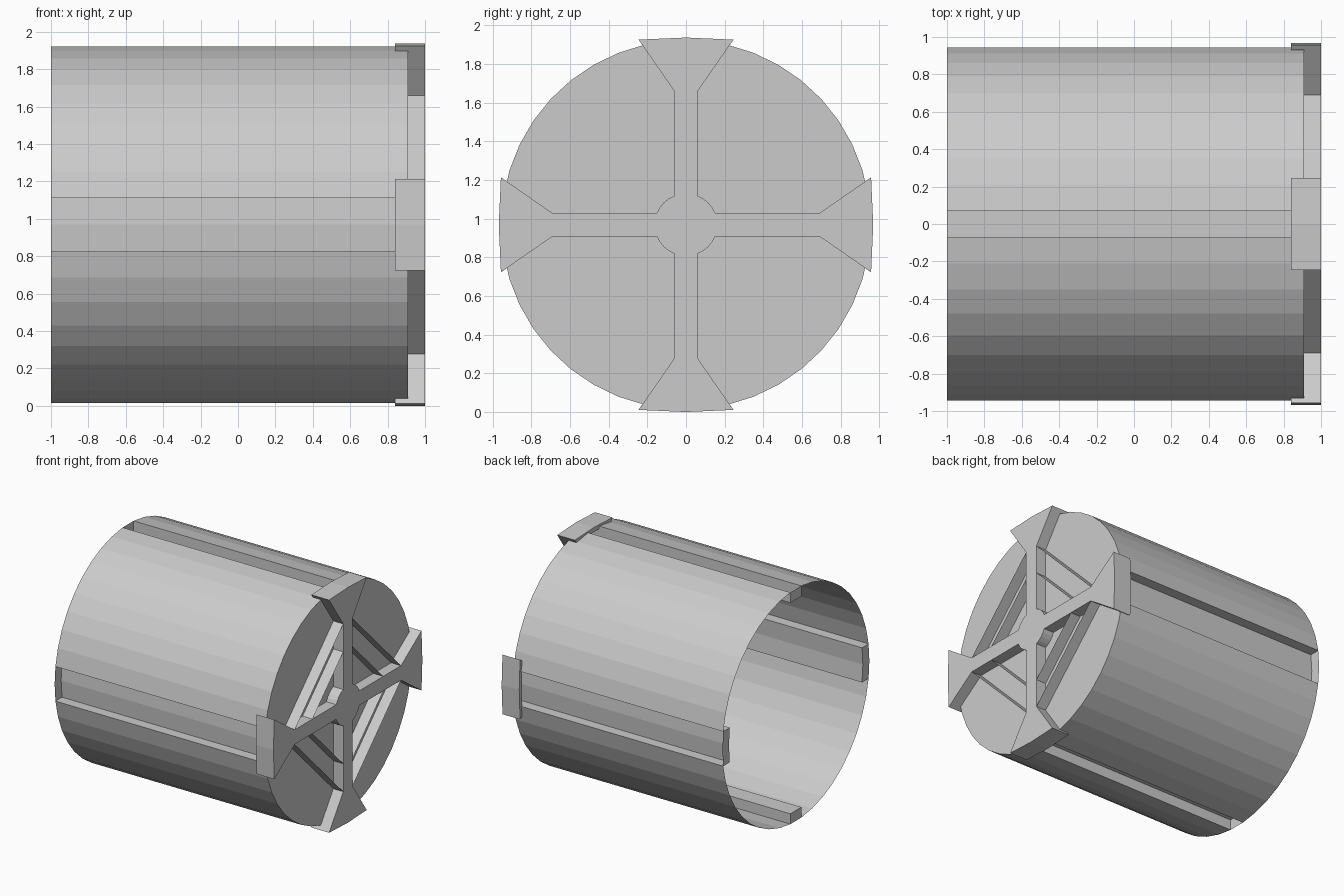
import bpy, bmesh, math

if "Cube" in bpy.data.objects:
    bpy.data.objects.remove(bpy.data.objects["Cube"])

R, TIP, N = 0.955, 0.968, 42      # shell radius, flange tip radius, shell sides
CZ = TIP                          # axis height
X0, XD, X1 = -1.0, 0.91, 1.0      # open end, end disc, front of cross
DEPTH = 0.085                     # groove depth


def turn(p, k):
    """Rotate a (y, z) point by k quarter turns."""
    for _ in range(k % 4):
        p = (-p[1], p[0])
    return p


def finish(name, bm, fix=True):
    if fix:
        bmesh.ops.recalc_face_normals(bm, faces=bm.faces[:])
    me = bpy.data.meshes.new(name)
    bm.to_mesh(me)
    bm.free()
    ob = bpy.data.objects.new(name, me)
    bpy.context.collection.objects.link(ob)
    return ob


def ring(bm, pts, x):
    return [bm.verts.new((x, y, CZ + z)) for y, z in pts]


def walls(bm, a, b, closed=True):
    n = len(a)
    for i in range(n if closed else n - 1):
        j = (i + 1) % n
        bm.faces.new((a[i], a[j], b[j], b[i]))


def prism(name, pts, xa, xb):
    bm = bmesh.new()
    a, b = ring(bm, pts, xa), ring(bm, pts, xb)
    walls(bm, a, b)
    bm.faces.new(a[::-1])
    bm.faces.new(b)
    return finish(name, bm)


circle = [(R * math.cos(2 * math.pi * i / N), R * math.sin(2 * math.pi * i / N)) for i in range(N)]

# Thin shell: closed by the disc at +x, open at -x, with four blind grooves
bm = bmesh.new()
back, front = ring(bm, circle, X0), ring(bm, circle, XD)
bm.faces.new(front)
grooves = [([41, 0, 1], (-1, 0)), ([10, 11], (0, -1)),
           ([20, 21, 22], (1, 0)), ([31, 32], (0, 1))]
grooved = {i for ids, _ in grooves for i in ids[:-1]}
for i in range(N):
    if i not in grooved:
        j = (i + 1) % N
        bm.faces.new((back[i], back[j], front[j], front[i]))
for ids, d in grooves:
    inner = [(circle[i][0] + d[0] * DEPTH, circle[i][1] + d[1] * DEPTH) for i in ids]
    ib, fb = ring(bm, inner, X0), ring(bm, inner, XD)
    ob_, of_ = [back[i] for i in ids], [front[i] for i in ids]
    walls(bm, ib, fb, False)                              # groove floor
    bm.faces.new((ob_[0], ib[0], fb[0], of_[0]))          # groove sides
    bm.faces.new((ib[-1], ob_[-1], of_[-1], fb[-1]))
    bm.faces.new(ib[::-1] + ob_)                          # end stop
finish("drum_shell", bm)

# Cross with flared arms and a round hub
outline = []
for k in range(4):
    arm = [(0.15, -0.06), (0.69, -0.06), (0.957, -0.245), (TIP, 0),
           (0.957, 0.245), (0.69, 0.06), (0.15, 0.06)]
    arm += [(0.162 * math.cos(math.radians(t)), 0.162 * math.sin(math.radians(t)))
            for t in (33, 45, 57)]
    outline += [turn(p, k) for p in arm]
prism("end_cross", outline, XD, X1)

# Lips that hook back over the shell at each arm tip
lip = [(0.93, -0.227), (0.957, -0.245), (TIP, 0), (0.957, 0.245), (0.93, 0.227)]
for k in range(4):
    prism("arm_lip", [turn(p, k) for p in lip], 0.84, XD)

# Thin diagonal ribs standing between neighbouring arms
bm = bmesh.new()
for k in range(4):
    for s in (0.75, 0.52):
        pts = [turn(p, k) for p in ((s - 0.06, 0.06), (0.06, s - 0.06))]
        walls(bm, ring(bm, pts, XD), ring(bm, pts, X1), False)
finish("diagonal_ribs", bm, False)
